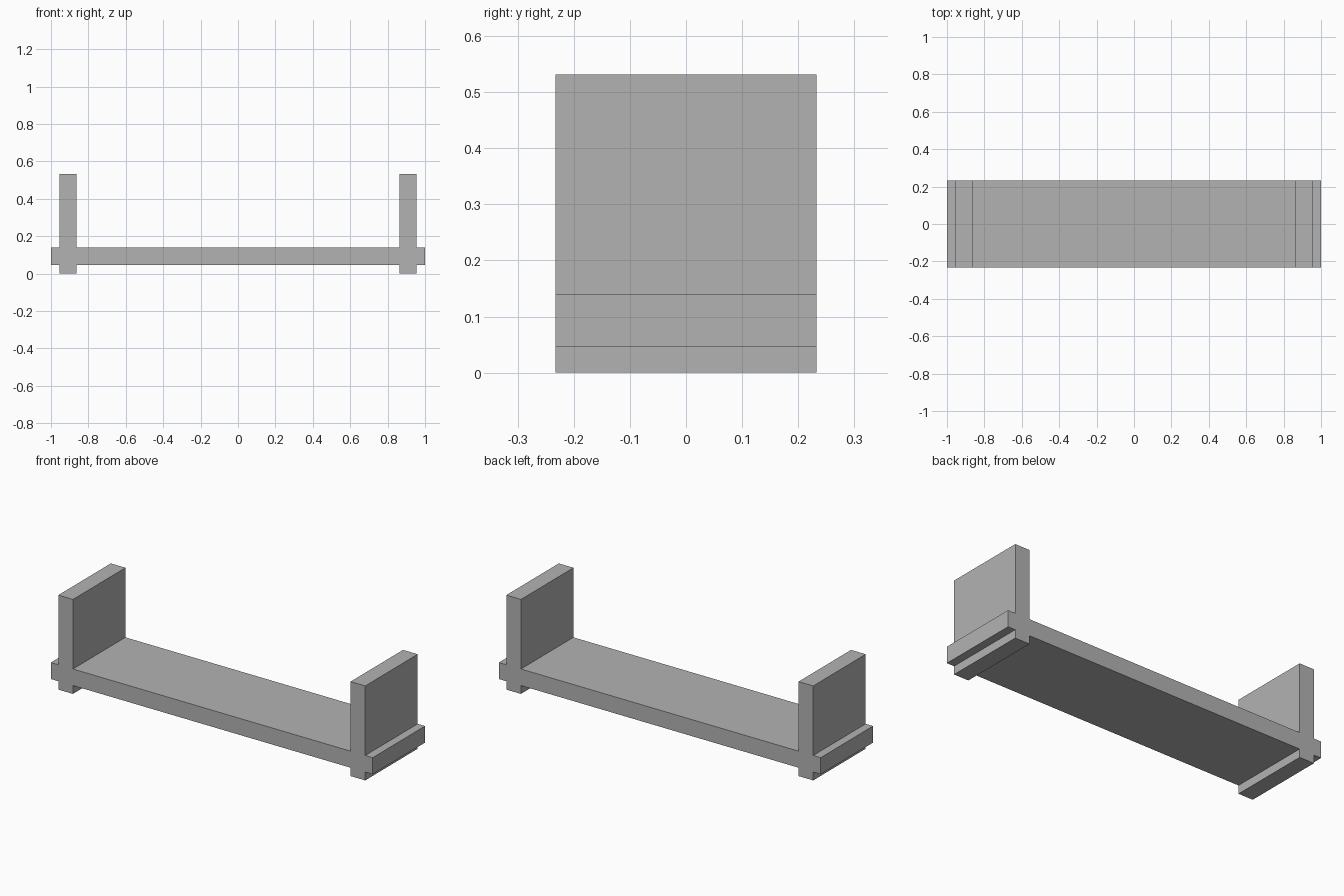
import bpy
import bmesh

cube = bpy.data.objects.get("Cube")
if cube:
    bpy.data.objects.remove(cube, do_unlink=True)

# Plain grey finish
grey = bpy.data.materials.new("plain_grey")
grey.use_nodes = True
colour = (0.45, 0.45, 0.45, 1)
grey.diffuse_color = colour
grey.node_tree.nodes["Principled BSDF"].inputs["Base Color"].default_value = colour

# Main dimensions
depth = 0.466
inner, outer, end = 0.863, 0.954, 1.0
board_low, board_high, top = 0.047, 0.14, 0.531

# Left half of the outline: foot, board end and upright, from bottom to top
half = [
    (inner, board_low), (inner, 0), (outer, 0), (outer, board_low),
    (end, board_low), (end, board_high), (outer, board_high),
    (outer, top), (inner, top), (inner, board_high),
]
outline = half + [(-x, z) for x, z in reversed(half)]

# Extrude the outline from front to back as one solid
bm = bmesh.new()
face = bm.faces.new([bm.verts.new((x, -depth / 2, z)) for x, z in outline])
result = bmesh.ops.extrude_face_region(bm, geom=[face], use_keep_orig=True)
moved = [v for v in result["geom"] if isinstance(v, bmesh.types.BMVert)]
bmesh.ops.translate(bm, verts=moved, vec=(0, depth, 0))
bmesh.ops.recalc_face_normals(bm, faces=bm.faces)

mesh = bpy.data.meshes.new("shelf_with_end_panels")
bm.to_mesh(mesh)
bm.free()
mesh.materials.append(grey)
shelf = bpy.data.objects.new("shelf_with_end_panels", mesh)
bpy.context.collection.objects.link(shelf)
